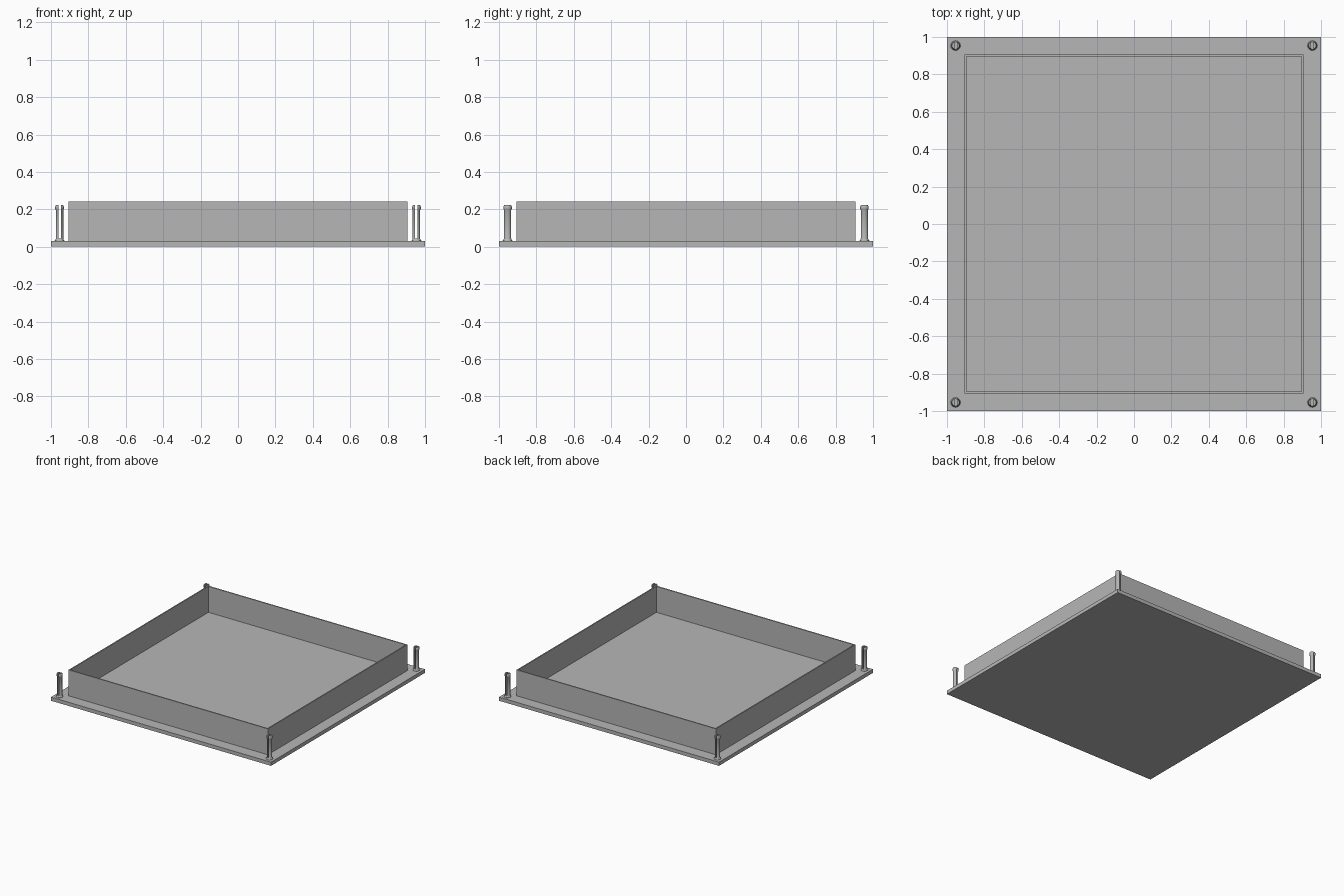
import bpy, bmesh, math

if "Cube" in bpy.data.objects:
    bpy.data.objects.remove(bpy.data.objects["Cube"])

grey = bpy.data.materials.new("plain grey")
grey.diffuse_color = (0.47, 0.47, 0.47, 1)
grey.use_nodes = True
grey.node_tree.nodes["Principled BSDF"].inputs["Base Color"].default_value = grey.diffuse_color

PLATE_TOP = 0.03
WALL_TOP = 0.243
WALL_OUT, WALL_IN = 0.906, 0.896
PIN_POS = 0.954


def add_object(name, bm):
    bmesh.ops.recalc_face_normals(bm, faces=bm.faces)
    mesh = bpy.data.meshes.new(name)
    bm.to_mesh(mesh)
    bm.free()
    mesh.materials.append(grey)
    obj = bpy.data.objects.new(name, mesh)
    bpy.context.collection.objects.link(obj)
    return obj


def box(name, sx, sy, z0, z1):
    bm = bmesh.new()
    bmesh.ops.create_cube(bm, size=1)
    for v in bm.verts:
        v.co = (v.co.x * sx, v.co.y * sy, z0 if v.co.z < 0 else z1)
    return add_object(name, bm)


# Flat square base
box("base_plate", 2, 2, 0, PLATE_TOP)

# Thin upright rim: a square ring profile, raised
bm = bmesh.new()
corners = [(-1, -1), (1, -1), (1, 1), (-1, 1)]
rings = [[bm.verts.new((x * r, y * r, z)) for x, y in corners]
         for r, z in ((WALL_OUT, PLATE_TOP), (WALL_OUT, WALL_TOP),
                      (WALL_IN, WALL_TOP), (WALL_IN, PLATE_TOP))]
for k in range(4):
    a, b = rings[k], rings[(k + 1) % 4]
    for i in range(4):
        j = (i + 1) % 4
        bm.faces.new((a[i], a[j], b[j], b[i]))
add_object("rim_wall", bm)

# Snap pin: turned profile with a flared foot and a wider head
profile = [(0.026, 0.028), (0.026, 0.032), (0.0225, 0.036), (0.020, 0.043),
           (0.020, 0.196), (0.0235, 0.203), (0.0235, 0.214), (0.019, 0.223)]
SIDES = 32
bm = bmesh.new()
loops = [[bm.verts.new((r * math.cos(2 * math.pi * i / SIDES),
                        r * math.sin(2 * math.pi * i / SIDES), z))
          for i in range(SIDES)] for r, z in profile]
for a, b in zip(loops, loops[1:]):
    for i in range(SIDES):
        j = (i + 1) % SIDES
        bm.faces.new((a[i], a[j], b[j], b[i]))
bm.faces.new(loops[0])
bm.faces.new(loops[-1])
pin = add_object("snap_pin", bm)

# Slot that splits the pin into two prongs
cutter = box("slot_cutter", 0.013, 0.1, 0.043, 0.3)
cutter.hide_render = True
mod = pin.modifiers.new("slot", "BOOLEAN")
mod.operation = "DIFFERENCE"
mod.solver = "EXACT"
mod.object = cutter
bpy.context.view_layer.objects.active = pin
pin.select_set(True)
bpy.ops.object.modifier_apply(modifier=mod.name)
bpy.ops.object.shade_smooth_by_angle(angle=math.radians(30))
bpy.data.objects.remove(cutter)

# One pin in each corner
pin.location = (-PIN_POS, -PIN_POS, 0)
for x, y in corners[1:]:
    copy = pin.copy()
    copy.location = (x * PIN_POS, y * PIN_POS, 0)
    bpy.context.collection.objects.link(copy)
